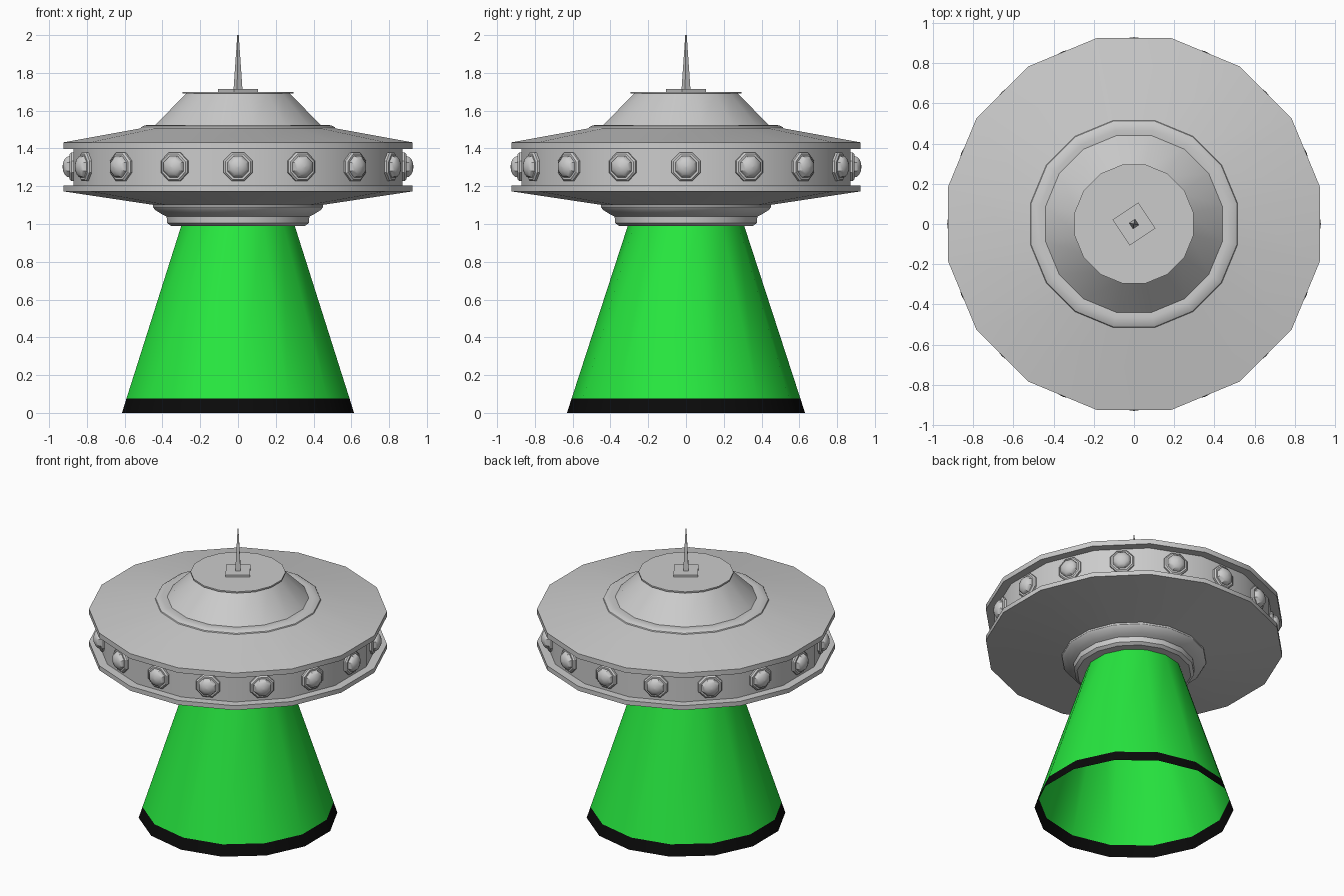
import bpy, bmesh, math
from mathutils import Matrix, Vector

if "Cube" in bpy.data.objects:
    bpy.data.objects.remove(bpy.data.objects["Cube"])


def material(name, rgb):
    m = bpy.data.materials.new(name)
    m.diffuse_color = (*rgb, 1)
    m.use_nodes = True
    m.node_tree.nodes["Principled BSDF"].inputs["Base Color"].default_value = m.diffuse_color
    return m


GREY = material("hull grey", (0.6, 0.6, 0.6))
GREEN = material("beam green", (0.02, 0.8, 0.05))
BLACK = material("black", (0.003, 0.003, 0.003))


def lathe(name, profile, sides, phase, mats, flat_radius=True, cap_start=False,
          cap_end=False, matrix=None, smooth=True, rule=None):
    """Spin (radius, z) points, profile running bottom to top; radii are apothems if flat_radius."""
    k = 1 / math.cos(math.pi / sides) if flat_radius else 1
    bm = bmesh.new()
    rings = []
    for r, z in profile:
        ring = []
        for i in range(sides):
            a = phase + 2 * math.pi * i / sides
            ring.append(bm.verts.new((r * k * math.cos(a), r * k * math.sin(a), z)))
        rings.append(ring)
    for lo, hi in zip(rings, rings[1:]):
        for i in range(sides):
            j = (i + 1) % sides
            bm.faces.new((lo[i], lo[j], hi[j], hi[i]))
    if cap_start:
        bm.faces.new(rings[0][::-1])
    if cap_end:
        bm.faces.new(rings[-1])
    if rule:
        for f in bm.faces:
            f.material_index = rule(f.calc_center_median())
    me = bpy.data.meshes.new(name)
    bm.to_mesh(me)
    bm.free()
    for m in mats:
        me.materials.append(m)
    ob = bpy.data.objects.new(name, me)
    bpy.context.collection.objects.link(ob)
    if matrix:
        ob.matrix_world = matrix
    if smooth:
        bpy.ops.object.select_all(action='DESELECT')
        ob.select_set(True)
        bpy.context.view_layer.objects.active = ob
        bpy.ops.object.shade_smooth_by_angle(angle=math.radians(28))
    return ob


N = 16
HALF = math.pi / N

# saucer: underside collars, lower disc, window band, upper disc
lathe("lower_collar", [(0.355, 0.99), (0.375, 1.005), (0.378, 1.04), (0.40, 1.05),
                       (0.44, 1.075), (0.45, 1.09), (0.45, 1.103)],
      N, HALF, [GREY], cap_start=True)
lathe("saucer_hull", [(0.44, 1.10), (0.925, 1.173), (0.925, 1.204), (0.87, 1.204),
                      (0.87, 1.397), (0.925, 1.397), (0.925, 1.432), (0.48, 1.513)],
      N, HALF, [GREY])

# dome with its base ring and overhanging cap
lathe("dome_ring", [(0.517, 1.503), (0.512, 1.513), (0.495, 1.522), (0.465, 1.525),
                    (0.435, 1.522)], N, HALF, [GREY])
lathe("dome", [(0.442, 1.52), (0.275, 1.69)], N, HALF, [GREY])
lathe("dome_cap", [(0.27, 1.69), (0.295, 1.69), (0.295, 1.70)], N, HALF, [GREY], cap_end=True)

# antenna on a square plate
TILT = -HALF
lathe("antenna_plate", [(0.109, 1.70), (0.109, 1.714)], 4, TILT, [GREY],
      flat_radius=False, cap_end=True, smooth=False)
lathe("antenna", [(0.024, 1.714), (0.004, 2.0)], 4, TILT, [GREY],
      flat_radius=False, cap_end=True, smooth=False)

# round windows, one on each face of the band
for i in range(N):
    a = 2 * math.pi * i / N
    out = Vector((math.cos(a), math.sin(a), 0))
    mat = Matrix.Translation(out * 0.868 + Vector((0, 0, 1.303))) @ out.to_track_quat('Z', 'Y').to_matrix().to_4x4()
    lathe("window_frame_%d" % i, [(0.076, 0), (0.076, 0.014), (0.067, 0.023), (0.054, 0.023)],
          8, math.pi / 8, [GREY], matrix=mat)
    lathe("window_bubble_%d" % i, [(0.057, 0.021), (0.053, 0.036), (0.041, 0.049),
                                   (0.022, 0.058), (0.001, 0.061)],
          8, math.pi / 8, [GREY], matrix=mat, cap_end=True)

# open light beam with a black band at its foot
lathe("light_beam", [(0.63, 0), (0.606, 0.075), (0.305, 1.0)], 14, math.pi / 2,
      [GREEN, BLACK], flat_radius=False, rule=lambda c: 1 if c.z < 0.075 else 0)
